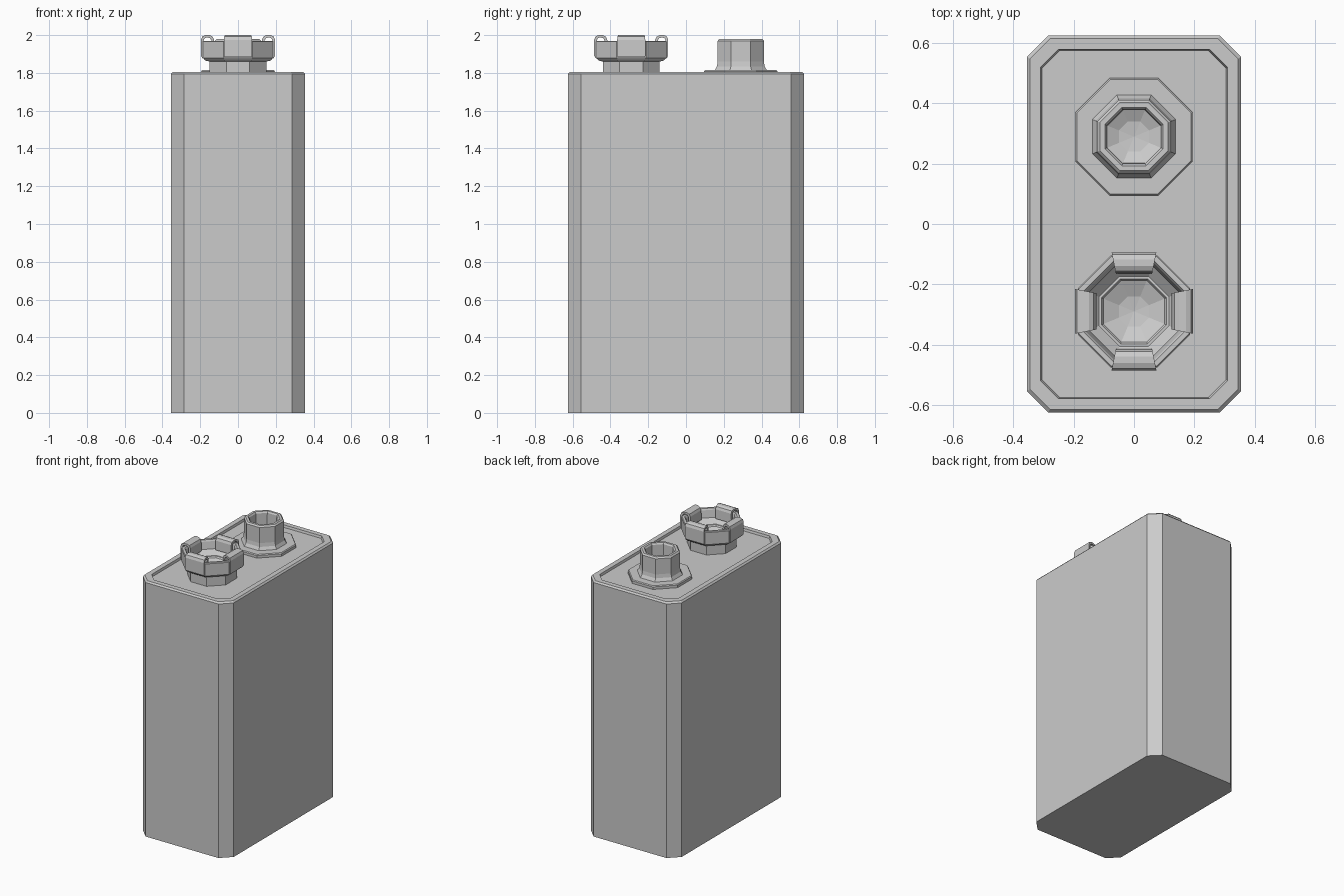
import bpy, bmesh, math
from mathutils import Matrix, Vector

if "Cube" in bpy.data.objects:
    bpy.data.objects.remove(bpy.data.objects["Cube"])


def finish(name, bm):
    bmesh.ops.recalc_face_normals(bm, faces=bm.faces)
    me = bpy.data.meshes.new(name)
    bm.to_mesh(me)
    bm.free()
    ob = bpy.data.objects.new(name, me)
    bpy.context.collection.objects.link(ob)
    return ob


def loft(name, rings, apex=None):
    """Skin equal-sized rings; close the end with a flat cap or a fan to apex."""
    bm = bmesh.new()
    vr = [[bm.verts.new(p) for p in ring] for ring in rings]
    n = len(vr[0])
    for a, b in zip(vr, vr[1:]):
        for i in range(n):
            j = (i + 1) % n
            bm.faces.new((a[i], a[j], b[j], b[i]))
    bm.faces.new(vr[0][::-1])
    if apex:
        tip = bm.verts.new(apex)
        for i in range(n):
            bm.faces.new((vr[-1][i], vr[-1][(i + 1) % n], tip))
    else:
        bm.faces.new(vr[-1])
    return finish(name, bm)


def chamfered_rect(x, y, c, z):
    q = [(x, y - c), (x - c, y)]
    pts = q + [(-a, b) for a, b in q[::-1]]
    pts += [(-a, -b) for a, b in pts]
    return [(a, b, z) for a, b in pts]


def octagon(apothem, z, y):
    r = apothem / math.cos(math.pi / 8)
    return [(r * math.cos((i + .5) * math.pi / 4),
             y + r * math.sin((i + .5) * math.pi / 4), z) for i in range(8)]


def turned(name, profile, y, tip_z):
    return loft(name, [octagon(r, z, y) for r, z in profile], (0, y, tip_z))


# Case with bevelled rim and recessed top plate
loft("battery_case", [chamfered_rect(*r) for r in (
    (.355, .625, .07, 0), (.355, .625, .07, 1.795),
    (.345, .615, .067, 1.806), (.31, .58, .06, 1.806),
    (.306, .576, .06, 1.79))])

# Small round-socket terminal with flange
turned("small_terminal", [
    (.195, 1.785), (.195, 1.808), (.19, 1.814), (.138, 1.814),
    (.126, 1.835), (.122, 1.86), (.122, 1.97), (.113, 1.98),
    (.097, 1.98), (.09, 1.97), (.088, 1.89), (.05, 1.872)], .29, 1.866)

# Large terminal bowl
turned("large_terminal", [
    (.15, 1.785), (.15, 1.86), (.172, 1.865), (.186, 1.88),
    (.186, 1.965), (.182, 1.97), (.166, 1.97), (.16, 1.96), (.15, 1.91),
    (.116, 1.878), (.108, 1.878), (.102, 1.868), (.05, 1.845)], -.29, 1.838)

# Four curled spring clips around the bowl (radius, height)
hook = [(.186, 1.875), (.196, 1.89), (.196, 1.975), (.189, 1.993), (.172, 2.0),
        (.15, 2.0), (.134, 1.992), (.127, 1.975), (.124, 1.91), (.138, 1.91),
        (.141, 1.972), (.148, 1.984), (.165, 1.988), (.178, 1.982),
        (.182, 1.97), (.182, 1.875)]
for k, side in enumerate(("right", "back", "left", "front")):
    m = Matrix.Translation((0, -.29, 0)) @ Matrix.Rotation(k * math.pi / 2, 4, 'Z')
    rings = [[m @ Vector((r, s * (.06 + .2 * (r - .124)), z)) for r, z in hook]
             for s in (-1, 1)]
    loft("spring_clip_" + side, rings)
